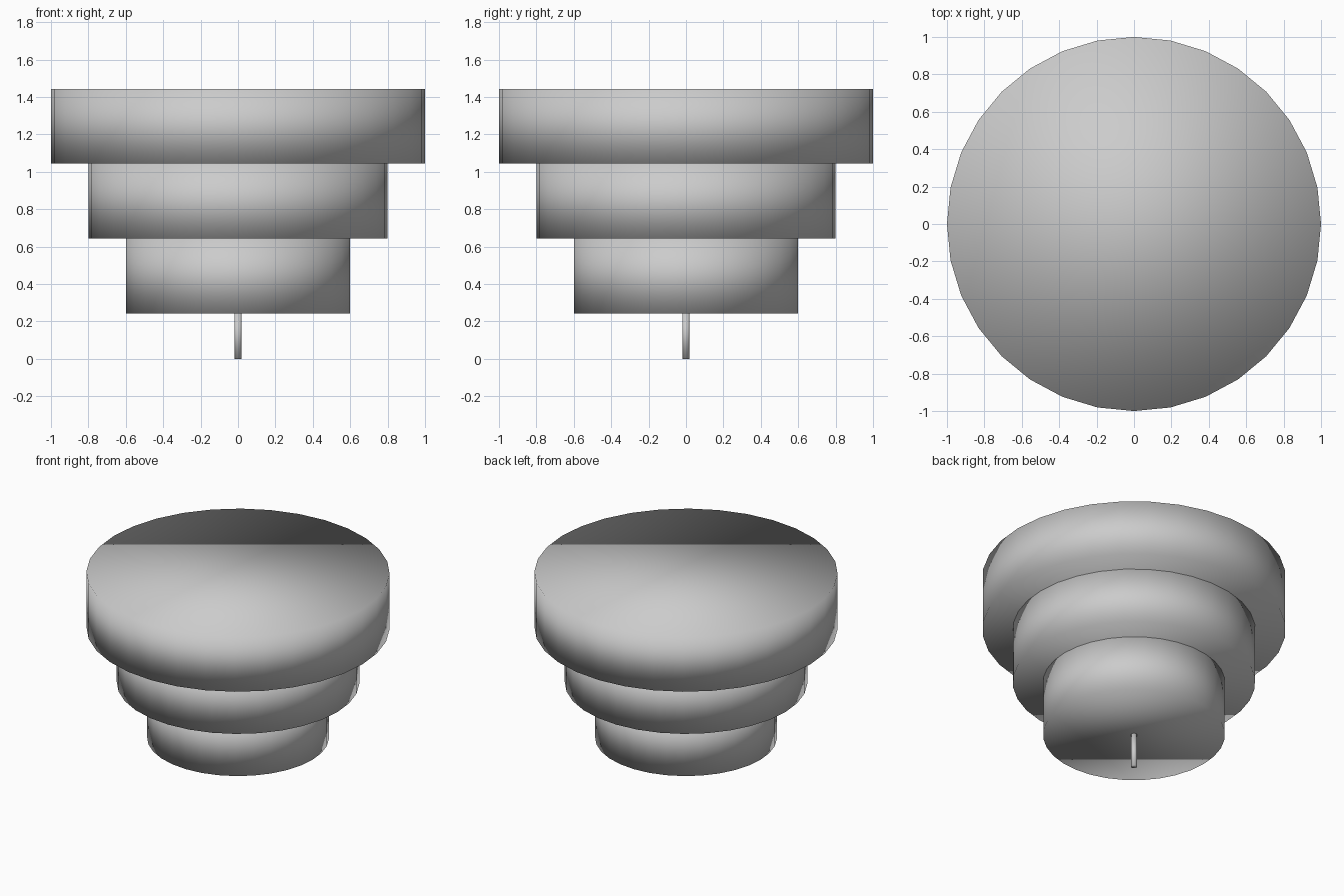
import bpy

if "Cube" in bpy.data.objects:
    bpy.data.objects.remove(bpy.data.objects["Cube"])


def drum(name, radius, z0, z1):
    """Upright 32-sided cylinder, smooth shaded all over."""
    bpy.ops.mesh.primitive_cylinder_add(
        vertices=32, radius=radius, depth=z1 - z0, location=(0, 0, (z0 + z1) / 2))
    obj = bpy.context.object
    obj.name = name
    bpy.ops.object.shade_smooth()
    return obj


BASE = 0.243   # underside of the lowest tier
STEP = 0.4     # height of each tier

# Three stacked tiers, widening upwards
for i, (name, radius) in enumerate((("lower_tier", 0.6),
                                    ("middle_tier", 0.8),
                                    ("upper_tier", 1.0))):
    drum(name, radius, BASE + i * STEP, BASE + (i + 1) * STEP)

# Thin pin hanging under the tiers, seated slightly into the lowest one
drum("pin", 0.02, 0.0, BASE + 0.01)
